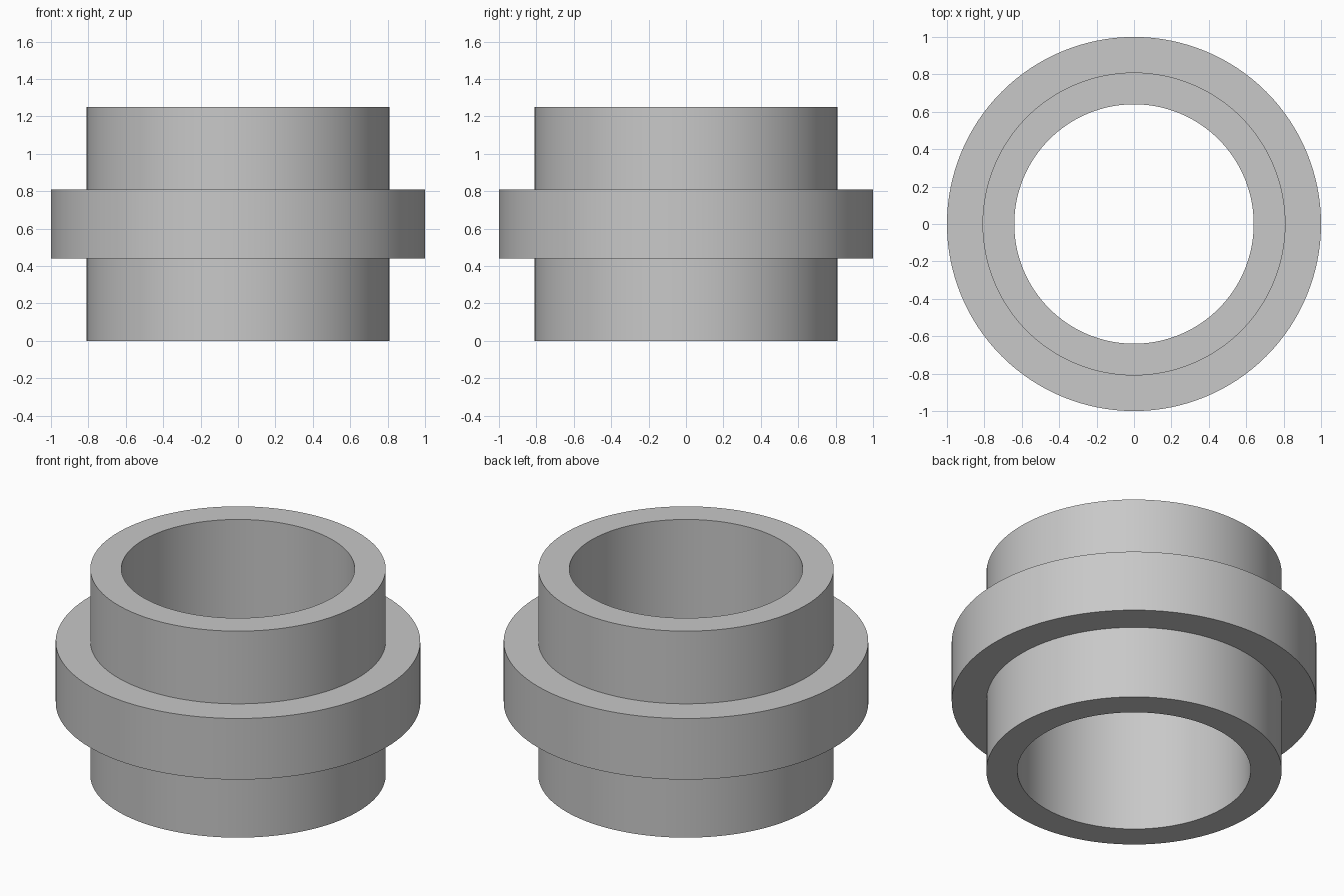
import bpy
import bmesh
import math

cube = bpy.data.objects.get("Cube")
if cube:
    bpy.data.objects.remove(cube, do_unlink=True)

SEGMENTS = 128
BORE, SLEEVE, FLANGE = 0.64, 0.81, 1.0
HEIGHT, FLANGE_LOW, FLANGE_HIGH = 1.25, 0.44, 0.81

# Plain grey material
grey = bpy.data.materials.new("light grey")
grey.use_nodes = True
colour = (0.58, 0.58, 0.58, 1)
grey.diffuse_color = colour
grey.node_tree.nodes["Principled BSDF"].inputs["Base Color"].default_value = colour


def lathe(name, profile):
    """Revolve a closed (radius, height) profile around the z axis."""
    bm = bmesh.new()
    verts = [bm.verts.new((r, 0, z)) for r, z in profile]
    edges = [bm.edges.new((v, verts[i - 1])) for i, v in enumerate(verts)]
    bmesh.ops.spin(bm, geom=verts + edges, cent=(0, 0, 0), axis=(0, 0, 1),
                   angle=math.tau, steps=SEGMENTS, use_merge=True)
    bmesh.ops.remove_doubles(bm, verts=bm.verts, dist=0.0001)
    bmesh.ops.recalc_face_normals(bm, faces=bm.faces)
    mesh = bpy.data.meshes.new(name)
    bm.to_mesh(mesh)
    bm.free()
    mesh.materials.append(grey)
    obj = bpy.data.objects.new(name, mesh)
    bpy.context.collection.objects.link(obj)
    return obj


# Hollow sleeve with a wide collar around its middle
bushing = lathe("flanged_bushing", [
    (BORE, 0), (SLEEVE, 0),
    (SLEEVE, FLANGE_LOW), (FLANGE, FLANGE_LOW),
    (FLANGE, FLANGE_HIGH), (SLEEVE, FLANGE_HIGH),
    (SLEEVE, HEIGHT), (BORE, HEIGHT),
])

# Smooth walls, crisp rims
bpy.ops.object.select_all(action="DESELECT")
bushing.select_set(True)
bpy.context.view_layer.objects.active = bushing
bpy.ops.object.shade_smooth_by_angle(angle=math.radians(30))
